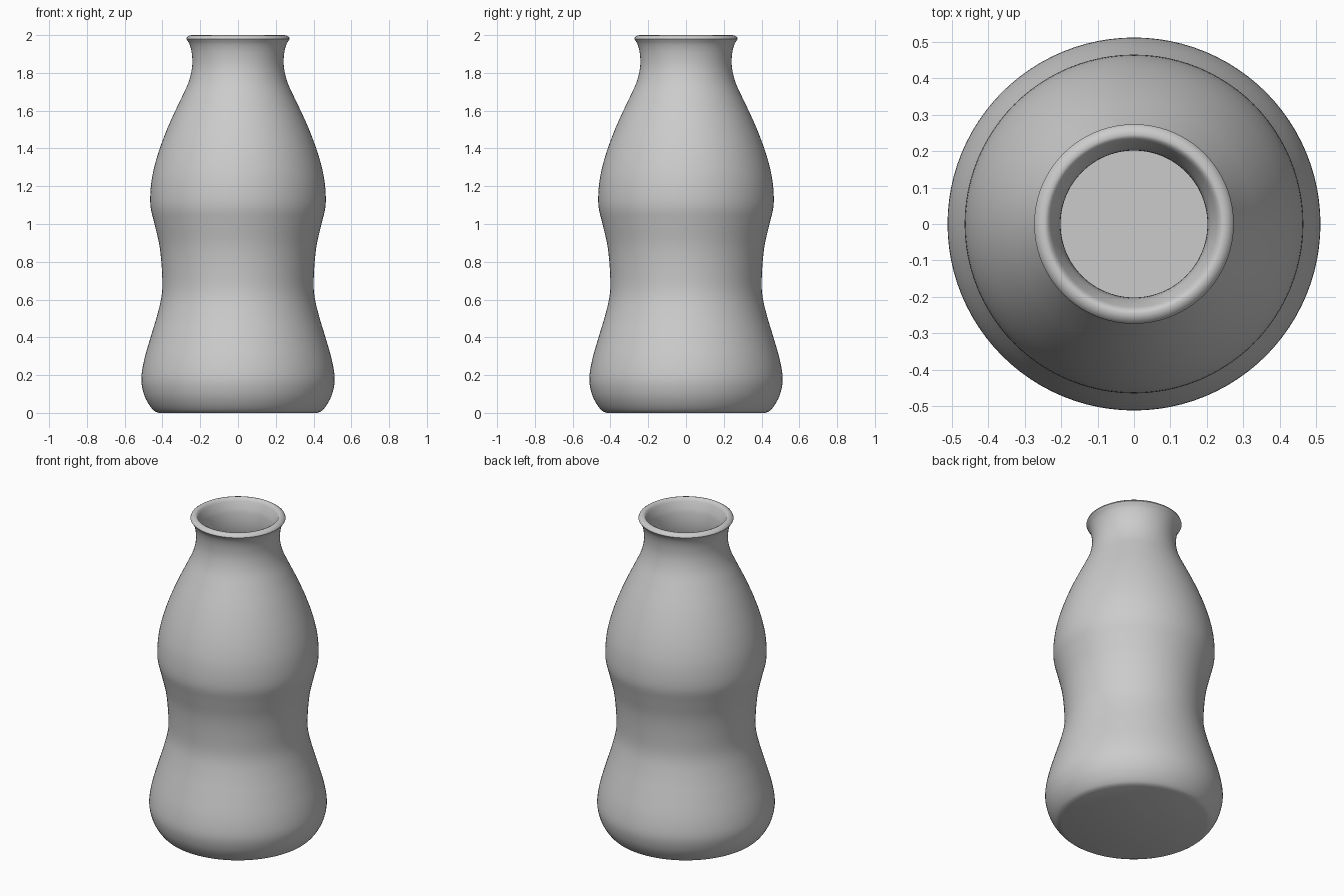
import bpy, bmesh, math
from mathutils import Vector

if "Cube" in bpy.data.objects:
    bpy.data.objects.remove(bpy.data.objects["Cube"])

SIDES = 96
WALL = 0.04

# Outer silhouette (radius, height), foot to underside of the lip
OUTER = [(0.42, 0.0), (0.445, 0.012), (0.475, 0.05), (0.5, 0.105), (0.512, 0.18),
         (0.497, 0.28), (0.463, 0.4), (0.427, 0.52), (0.403, 0.63), (0.402, 0.74),
         (0.415, 0.88), (0.442, 1.0), (0.464, 1.1), (0.459, 1.22), (0.436, 1.33),
         (0.40, 1.44), (0.355, 1.55), (0.303, 1.66), (0.262, 1.75), (0.243, 1.83),
         (0.244, 1.9), (0.256, 1.95), (0.274, 1.98)]


def smooth(points, steps=4):
    """Catmull-Rom curve through the points."""
    p = [Vector(q) for q in points]
    p = [2 * p[0] - p[1]] + p + [2 * p[-1] - p[-2]]
    out = []
    for a, b, c, d in zip(p, p[1:], p[2:], p[3:]):
        for i in range(steps):
            t = i / steps
            out.append(0.5 * (2 * b + (c - a) * t + (2 * a - 5 * b + 4 * c - d) * t * t
                              + (3 * b - a - 3 * c + d) * t ** 3))
    return out + [p[-2]]


def lathe(name, profile):
    """Revolve a profile around z and close both ends with flat discs."""
    bm = bmesh.new()
    rings = []
    for r, z in profile:
        rings.append([bm.verts.new((r * math.cos(2 * math.pi * i / SIDES),
                                    r * math.sin(2 * math.pi * i / SIDES), z))
                      for i in range(SIDES)])
    for lo, hi in zip(rings, rings[1:]):
        for i in range(SIDES):
            j = (i + 1) % SIDES
            bm.faces.new((lo[i], lo[j], hi[j], hi[i]))
    bm.faces.new(rings[0][::-1])
    bm.faces.new(rings[-1])
    bmesh.ops.recalc_face_normals(bm, faces=bm.faces)
    mesh = bpy.data.meshes.new(name)
    bm.to_mesh(mesh)
    bm.free()
    obj = bpy.data.objects.new(name, mesh)
    bpy.context.collection.objects.link(obj)
    bpy.context.view_layer.objects.active = obj
    obj.select_set(True)
    bpy.ops.object.shade_smooth_by_angle(angle=math.radians(40))
    return obj


outer = smooth(OUTER)

# Inner wall: the outer silhouette moved inward along its normals
inner = []
for a, b, c in zip(outer, outer[1:], outer[2:]):
    t = (c - a).normalized()
    q = b + WALL * Vector((-t.y, t.x))
    if 0.05 < q.y < 1.94:
        inner.append(q)

# Rolled lip, then the hollow inside down to the floor
lip = [(0.271, 1.988), (0.258, 1.997), (0.245, 2.0), (0.236, 1.996), (0.228, 1.98)]
floor = [(0.425, WALL)]
lathe("bottle", outer + lip + inner[::-1] + floor)
